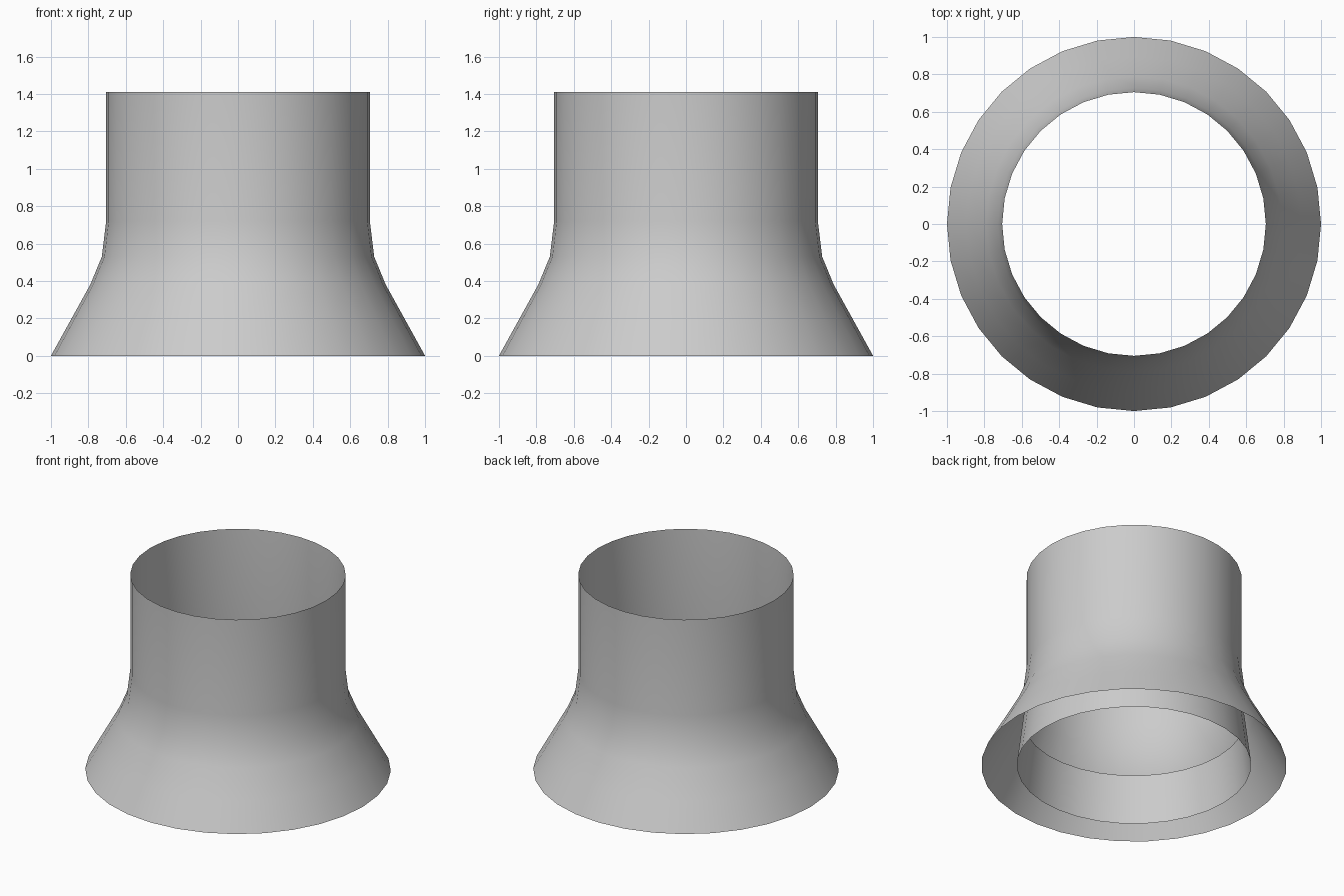
import bpy, bmesh, math

if "Cube" in bpy.data.objects:
    bpy.data.objects.remove(bpy.data.objects["Cube"])

SIDES = 32

grey = bpy.data.materials.new("light grey")
grey.diffuse_color = (0.6, 0.6, 0.6, 1)
grey.use_nodes = True
grey.node_tree.nodes["Principled BSDF"].inputs["Base Color"].default_value = grey.diffuse_color


def lathe(name, profile):
    """Open sheet revolved around z from (radius, height) points, listed upward."""
    bm = bmesh.new()
    rings = []
    for r, z in profile:
        rings.append([bm.verts.new((r * math.cos(2 * math.pi * i / SIDES),
                                    r * math.sin(2 * math.pi * i / SIDES), z))
                      for i in range(SIDES)])
    for low, high in zip(rings, rings[1:]):
        for i in range(SIDES):
            j = (i + 1) % SIDES
            bm.faces.new((low[i], low[j], high[j], high[i])).smooth = True
    mesh = bpy.data.meshes.new(name)
    bm.to_mesh(mesh)
    bm.free()
    mesh.materials.append(grey)
    obj = bpy.data.objects.new(name, mesh)
    bpy.context.collection.objects.link(obj)
    return obj


# Straight collar that flares out to a wide skirt
lathe("flared_collar", [(1.0, 0), (0.895, 0.19), (0.79, 0.38),
                        (0.728, 0.53), (0.705, 0.72), (0.705, 1.41)])

# Short tapered sleeve standing inside the skirt, open at both ends
lathe("inner_sleeve", [(0.767, 0), (0.725, 0.34)])
